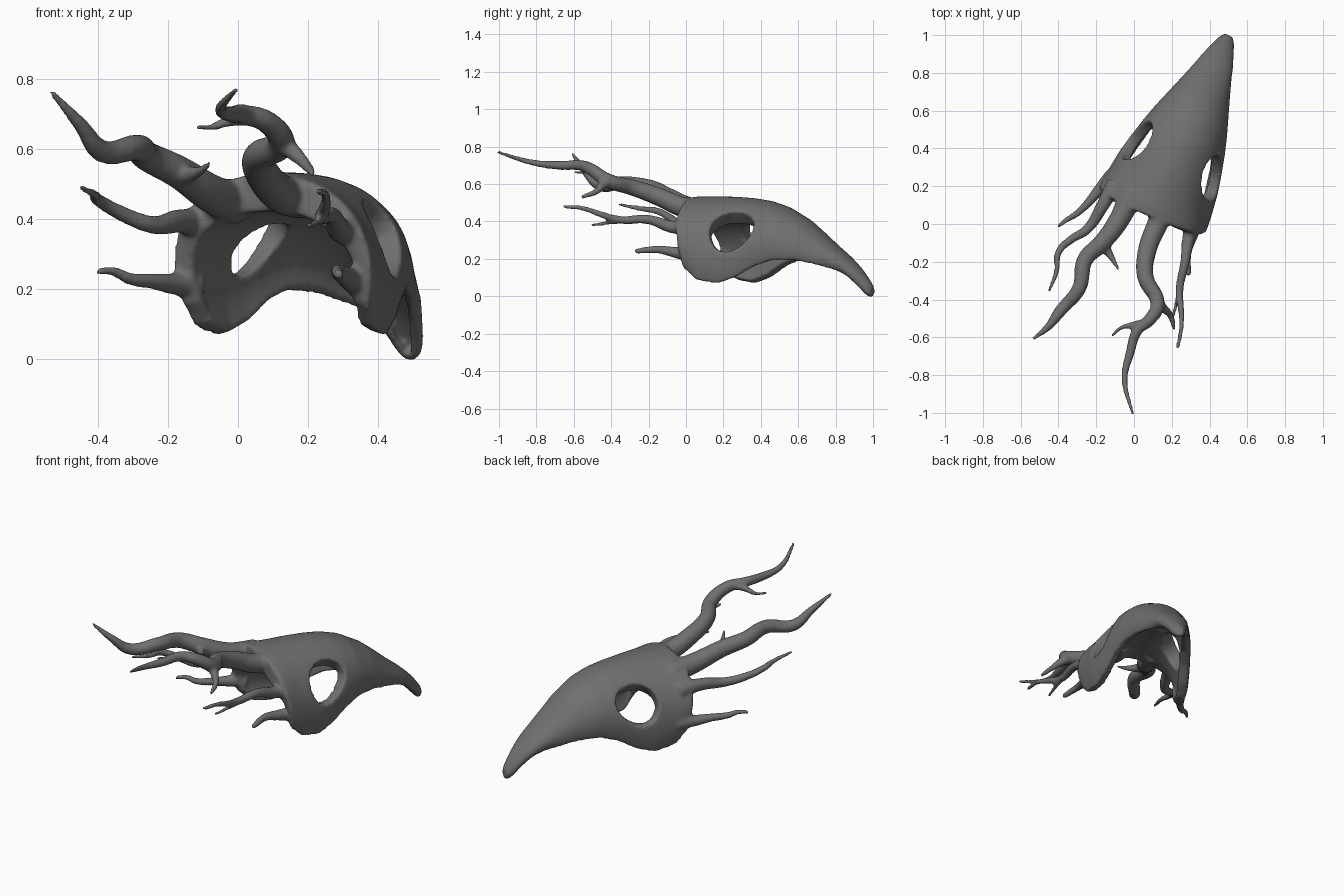
import bpy, bmesh, math
from mathutils import Vector

if "Cube" in bpy.data.objects:
    bpy.data.objects.remove(bpy.data.objects["Cube"])

bone = bpy.data.materials.new("dark grey")
bone.use_nodes = True
bone.diffuse_color = (0.16, 0.16, 0.16, 1)
bone.node_tree.nodes["Principled BSDF"].inputs["Base Color"].default_value = bone.diffuse_color

# Mask sections from beak tip to rear rim: distance, ridge height, edge height, half width
SECTIONS = [
    (0, .05, 0, .018), (.03, .095, -.008, .045), (.08, .155, .05, .064),
    (.15, .22, .115, .09), (.22, .275, .145, .11), (.3, .345, .17, .137),
    (.38, .41, .188, .165), (.5, .478, .193, .207), (.6, .51, .16, .237),
    (.7, .525, .1, .262), (.8, .532, .066, .284), (.92, .535, .085, .3),
    (1, .535, .16, .307), (1.06, .53, .23, .302)]
TIP = Vector((.503, 1.004, 0))
BACK = Vector((-.4, -.916, 0))
SIDE = Vector((.916, -.4, 0))
ROWS, COLS = 44, 48


def section(t):
    k = 0
    while k < len(SECTIONS) - 2 and t > SECTIONS[k + 1][0]:
        k += 1
    a, b = SECTIONS[k], SECTIONS[k + 1]
    f = (t - a[0]) / (b[0] - a[0])
    return [p + (q - p) * f for p, q in zip(a[1:], b[1:])]


def sweep(t):
    # Half angle of the arch: closed at the tip, open further back
    return math.radians(112 + 68 * max(0, 1 - t / .3))


def mask_point(t, angle):
    top, low, half = section(t)
    drop = (1 - math.cos(angle)) / (1 - math.cos(sweep(t)))
    p = TIP + BACK * t + SIDE * half * math.sin(angle)
    p.z = top + (low - top) * drop
    return p


def build_mask():
    bm = bmesh.new()
    weights = bm.verts.layers.deform.verify()
    grid, inside = [], set()
    for i in range(ROWS + 1):
        row = []
        for j in range(COLS + 1):
            u = 2 * j / COLS - 1
            t = i / ROWS * (1.055 - .06 * u * u)
            angle = u * sweep(t)
            # Open the eye sockets by pushing points out to an ellipse
            centre = math.copysign(1.08, angle)
            eye = .73 if angle > 0 else .71
            dt, da = (t - eye) / .118, (angle - centre) / .39
            d = math.hypot(dt, da)
            if d < 1:
                inside.add((i, j))
                d = max(d, .01)
                t, angle = eye + .118 * dt / d, centre + .39 * da / d
            v = bm.verts.new(mask_point(t, angle))
            # The wall is thickest along the ridge and thin in the beak
            v[weights][0] = (.5 + .5 * max(0, math.cos(angle))) * min(1, .22 + 1.2 * t)
            row.append(v)
        grid.append(row)
    for i in range(ROWS):
        for j in range(COLS):
            quad = [(i, j), (i + 1, j), (i + 1, j + 1), (i, j + 1)]
            if not all(q in inside for q in quad):
                bm.faces.new([grid[a][b] for a, b in quad])
    bmesh.ops.delete(bm, geom=[v for v in bm.verts if not v.link_faces], context='VERTS')
    mesh = bpy.data.meshes.new("horned_mask")
    bm.to_mesh(mesh)
    bm.free()
    obj = bpy.data.objects.new("horned_mask", mesh)
    bpy.context.collection.objects.link(obj)
    obj.vertex_groups.new(name="wall")
    shell = obj.modifiers.new("thickness", 'SOLIDIFY')
    shell.thickness = .11
    shell.offset = -1
    shell.vertex_group = "wall"
    return obj


def branch(name, points, radii):
    # Tapered tube along a smooth path, radii spread evenly over the points
    curve = bpy.data.curves.new(name, 'CURVE')
    curve.dimensions = '3D'
    curve.bevel_depth = 1
    curve.bevel_resolution = 3
    curve.resolution_u = 6
    curve.use_fill_caps = True
    spline = curve.splines.new('BEZIER')
    spline.bezier_points.add(len(points) - 1)
    for k, (bp, p) in enumerate(zip(spline.bezier_points, points)):
        bp.co = p
        bp.handle_left_type = bp.handle_right_type = 'AUTO'
        f = k / (len(points) - 1) * (len(radii) - 1)
        n = min(int(f), len(radii) - 2)
        bp.radius = radii[n] + (radii[n + 1] - radii[n]) * (f - n)
    obj = bpy.data.objects.new(name, curve)
    bpy.context.collection.objects.link(obj)
    return obj


mask = build_mask()
parts = [mask]

# Long crown branches with their twigs
parts.append(branch("crown_branch_left", [
    (.18, .12, .46), (.12, -.01, .475), (.07, -.14, .53), (.06, -.28, .58), (.125, -.42, .62),
    (.08, -.51, .68), (.02, -.56, .70), (-.02, -.68, .7), (-.05, -.82, .715), (-.005, -1.01, .772)],
    [.062, .052, .042, .032, .024, .01]))
parts.append(branch("crown_twig_outer", [
    (.12, -.41, .62), (.16, -.45, .59), (.19, -.48, .56), (.215, -.56, .53)], [.03, .022, .012]))
parts.append(branch("crown_twig_inner", [
    (.03, -.53, .69), (-.03, -.54, .68), (-.07, -.55, .665), (-.12, -.595, .665)],
    [.024, .014, .01]))
parts.append(branch("crown_branch_right", [
    (-.01, .17, .445), (-.08, .02, .475), (-.17, -.1, .535), (-.26, -.19, .58), (-.29, -.34, .605),
    (-.39, -.46, .595), (-.45, -.54, .67), (-.535, -.61, .765)],
    [.065, .05, .042, .032, .01]))
parts.append(branch("crown_twig_right", [
    (-.16, -.11, .52), (-.13, -.16, .53), (-.105, -.2, .54), (-.08, -.245, .562)],
    [.03, .018, .009]))

# Thin cheek branches
parts.append(branch("side_branch_right", [
    (-.1, .22, .385), (-.165, .1, .395), (-.25, -.03, .385), (-.33, -.08, .415), (-.4, -.15, .455),
    (-.41, -.25, .47), (-.452, -.36, .492)], [.045, .027, .02, .01]))
parts.append(branch("low_branch_right", [
    (-.12, .25, .21), (-.185, .18, .215), (-.245, .11, .222), (-.31, .05, .23), (-.36, .02, .252),
    (-.405, -.015, .25)], [.042, .025, .018, .011]))
parts.append(branch("side_branch_left", [
    (.32, .05, .37), (.29, -.07, .37), (.27, -.2, .41), (.24, -.36, .41), (.25, -.46, .44),
    (.25, -.55, .47), (.23, -.66, .48)], [.045, .026, .018, .011]))
parts.append(branch("side_twig_left", [
    (.25, -.31, .41), (.23, -.4, .395), (.2, -.51, .38)], [.018, .013, .01]))
parts.append(branch("low_branch_left", [
    (.345, .04, .215), (.31, -.06, .235), (.285, -.15, .25), (.29, -.275, .24)],
    [.042, .025, .016]))

# Turn everything to mesh, join, and fuse into one smooth body
bpy.ops.object.select_all(action='DESELECT')
for p in parts:
    p.select_set(True)
bpy.context.view_layer.objects.active = mask
bpy.ops.object.convert(target='MESH')
bpy.ops.object.join()
mask = bpy.context.view_layer.objects.active
mask.name = "horned_mask"
fuse = mask.modifiers.new("fuse", 'REMESH')
fuse.mode = 'VOXEL'
fuse.voxel_size = .009
fuse.use_smooth_shade = True
soften = mask.modifiers.new("soften", 'SMOOTH')
soften.factor = .5
soften.iterations = 10
bpy.ops.object.convert(target='MESH')
mask.data.materials.clear()
mask.data.materials.append(bone)
mask.data.polygons.foreach_set("material_index", [0] * len(mask.data.polygons))
bpy.ops.object.shade_smooth()
